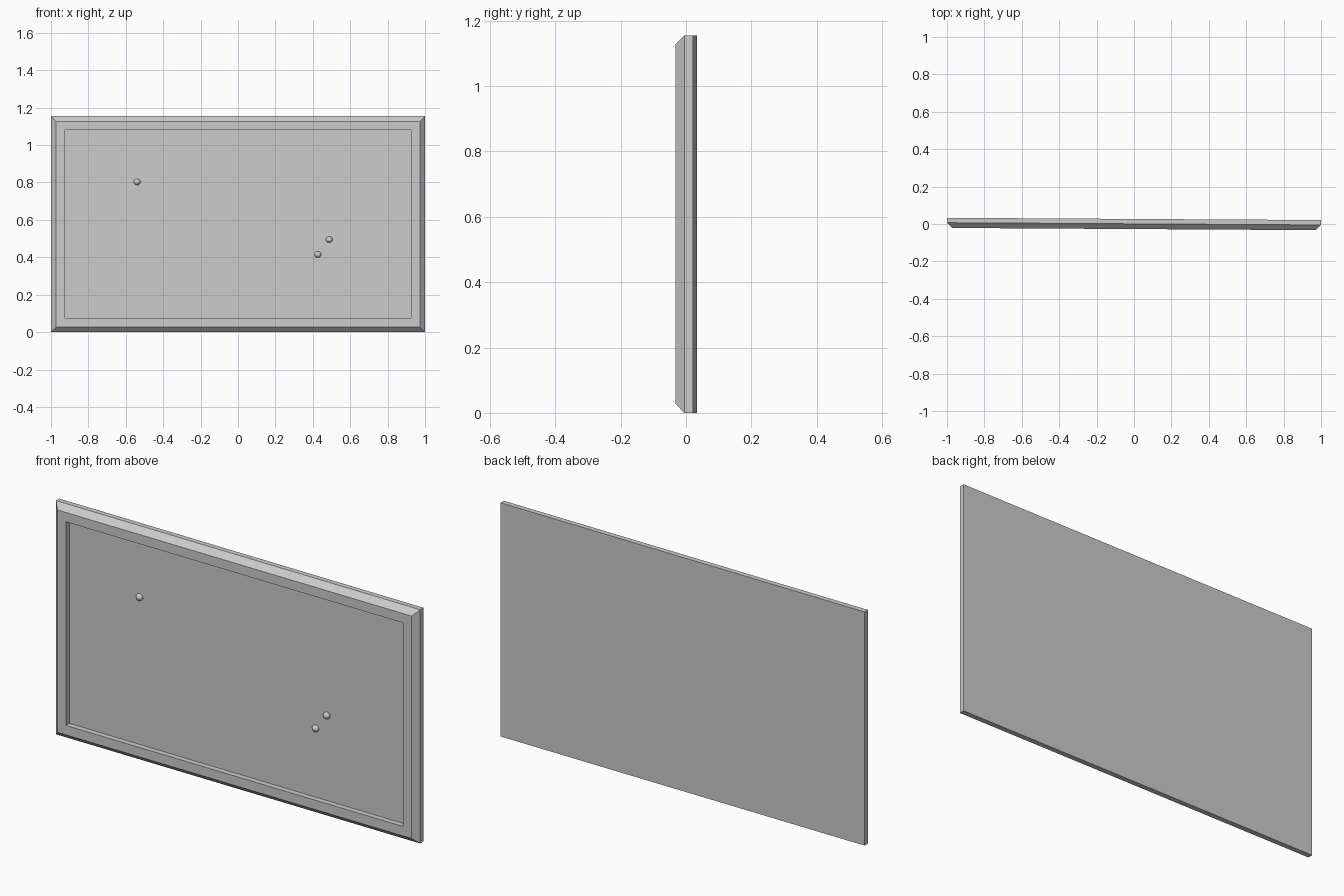
import bpy, bmesh
from mathutils import Matrix, Vector

if "Cube" in bpy.data.objects:
    bpy.data.objects.remove(bpy.data.objects["Cube"])

H = 1.155               # board height
TILT = Matrix.Rotation(-0.006, 4, 'Z')   # the board hangs very slightly turned


def add_object(name, bm):
    bmesh.ops.recalc_face_normals(bm, faces=bm.faces)
    bm.transform(TILT)
    mesh = bpy.data.meshes.new(name)
    bm.to_mesh(mesh)
    bm.free()
    obj = bpy.data.objects.new(name, mesh)
    bpy.context.collection.objects.link(obj)
    return obj


def nested_rings(name, rings, cap_first, cap_last):
    """Bridge rectangles given as (inset, y) from the outer outline."""
    bm = bmesh.new()
    loops = []
    for inset, y in rings:
        x, z0, z1 = 1 - inset, inset, H - inset
        loops.append([bm.verts.new(p) for p in
                      ((-x, y, z0), (x, y, z0), (x, y, z1), (-x, y, z1))])
    for a, b in zip(loops, loops[1:]):
        for i in range(4):
            j = (i + 1) % 4
            bm.faces.new((a[i], a[j], b[j], b[i]))
    if cap_first:
        bm.faces.new(loops[0])
    if cap_last:
        bm.faces.new(loops[-1])
    return add_object(name, bm)


# Board: flat back, straight edge, chamfered frame, recessed panel
nested_rings("framed_board",
             [(0, 0.027), (0, 0.001), (0.028, -0.027),
              (0.0745, -0.027), (0.0745, 0.0)], True, True)

# Pins: small domes sitting on the panel
for n, (x, z) in enumerate([(-0.54, 0.803), (0.427, 0.415), (0.488, 0.495)], 1):
    bm = bmesh.new()
    bmesh.ops.create_uvsphere(bm, u_segments=16, v_segments=10, radius=0.018)
    bmesh.ops.scale(bm, vec=Vector((1, 0.95, 0.95)), verts=bm.verts)
    bmesh.ops.translate(bm, vec=Vector((x, 0, z)), verts=bm.verts)
    for f in bm.faces:
        f.smooth = True
    add_object(f"pin_{n}", bm)
